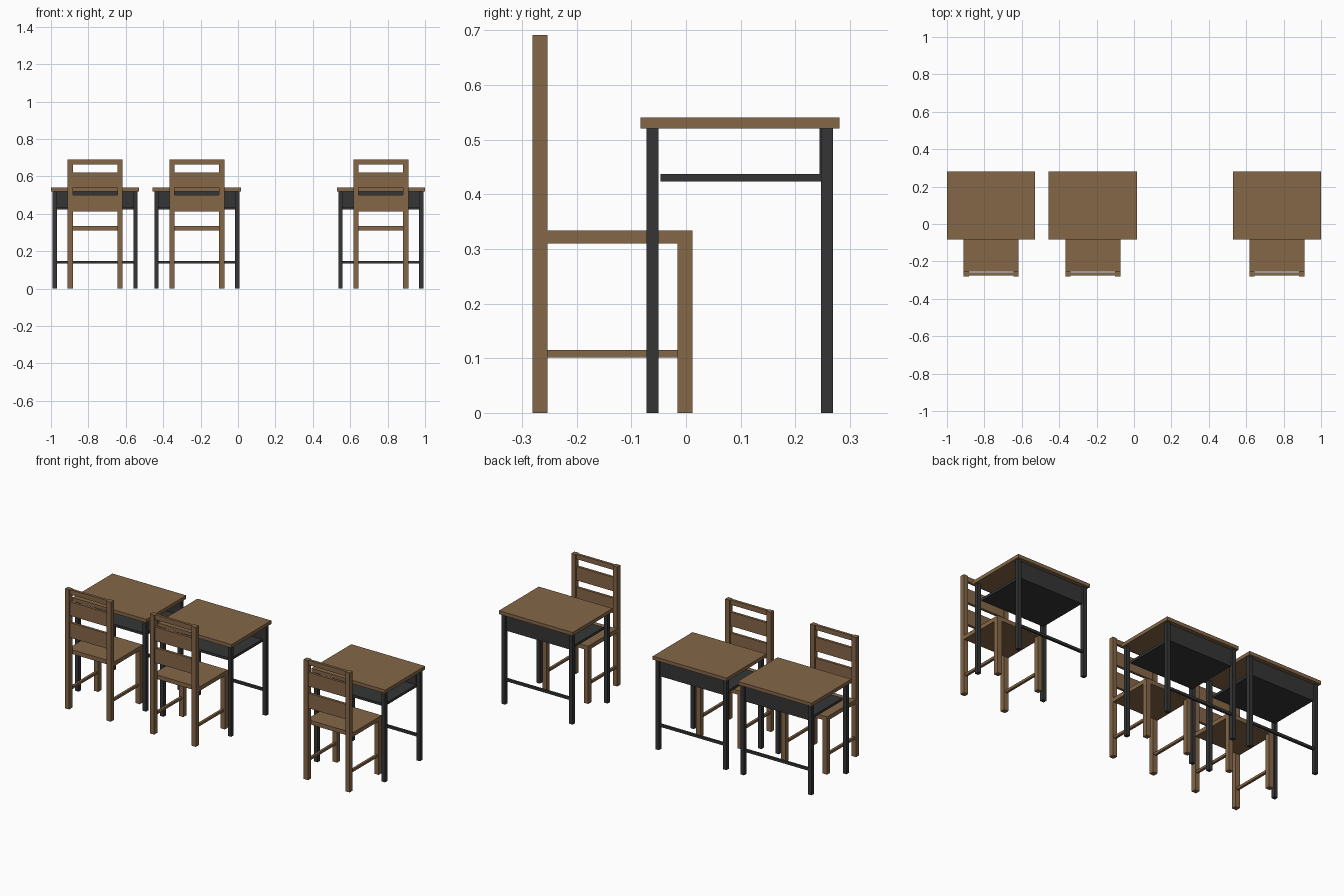
import bpy
import bmesh
from mathutils import Matrix, Vector

cube = bpy.data.objects.get("Cube")
if cube:
    bpy.data.objects.remove(cube, do_unlink=True)


def make_material(name, rgb):
    mat = bpy.data.materials.new(name)
    mat.use_nodes = True
    color = (*rgb, 1.0)
    mat.diffuse_color = color
    mat.node_tree.nodes["Principled BSDF"].inputs["Base Color"].default_value = color
    return mat


wood = make_material("brown wood", (0.235, 0.135, 0.065))
metal = make_material("dark metal", (0.035, 0.036, 0.037))


def boxes(name, mat, cx, parts):
    """One object made of boxes, each given as x, y and z ranges about cx."""
    bm = bmesh.new()
    for ranges in parts:
        lo, hi = (Vector(v) for v in zip(*ranges))
        place = Matrix.Translation((lo + hi) / 2) @ Matrix.Diagonal((*(hi - lo), 1))
        bmesh.ops.create_cube(bm, size=1, matrix=place)
    mesh = bpy.data.meshes.new(name)
    bm.to_mesh(mesh)
    bm.free()
    mesh.materials.append(mat)
    obj = bpy.data.objects.new(name, mesh)
    obj.location.x = cx
    bpy.context.collection.objects.link(obj)


def pair(inner, outer, y, z):
    """Mirrored left and right boxes."""
    return [((inner, outer), y, z), ((-outer, -inner), y, z)]


def across(half, y, z):
    return ((-half, half), y, z)


def build_desk(cx, tag):
    front, back = (-0.072, -0.05), (0.247, 0.269)
    leg_in, leg_out, under = 0.205, 0.227, 0.52
    boxes(f"desk_top_{tag}", wood, cx, [across(0.236, (-0.083, 0.281), (under, 0.54))])
    boxes(f"desk_legs_{tag}", metal, cx,
          pair(leg_in, leg_out, front, (0, under)) + pair(leg_in, leg_out, back, (0, under)))
    boxes(f"desk_tray_{tag}", metal, cx, [across(leg_in, (-0.047, 0.245), (0.423, 0.437))])
    boxes(f"desk_back_panel_{tag}", metal, cx, [across(leg_in, (0.244, 0.257), (0.423, under))])
    boxes(f"desk_foot_bar_{tag}", metal, cx, [across(leg_in, (0.251, 0.265), (0.135, 0.149))])


def build_chair(cx, tag):
    back, front = (-0.281, -0.253), (-0.016, 0.012)
    leg_in, leg_out, seat = 0.119, 0.147, (0.31, 0.334)
    boxes(f"chair_back_posts_{tag}", wood, cx, pair(leg_in, leg_out, back, (0, 0.691)))
    boxes(f"chair_front_legs_{tag}", wood, cx, pair(leg_in, leg_out, front, (0, seat[0])))
    boxes(f"chair_seat_{tag}", wood, cx, [across(leg_out, (back[1], front[1]), seat)])
    # Three back slats
    slats = [(0.413, 0.50), (0.54, 0.62), (0.663, 0.691)]
    boxes(f"chair_back_slats_{tag}", wood, cx,
          [across(leg_in, (-0.275, -0.26), z) for z in slats])
    boxes(f"chair_side_bars_{tag}", wood, cx,
          pair(0.126, 0.14, (back[1], front[0]), (0.101, 0.115)))


# Two neighbouring desks and one apart, each with its chair
for tag, cx in (("right", -0.764), ("middle", -0.22), ("left", 0.764)):
    build_desk(cx, tag)
    build_chair(cx, tag)
